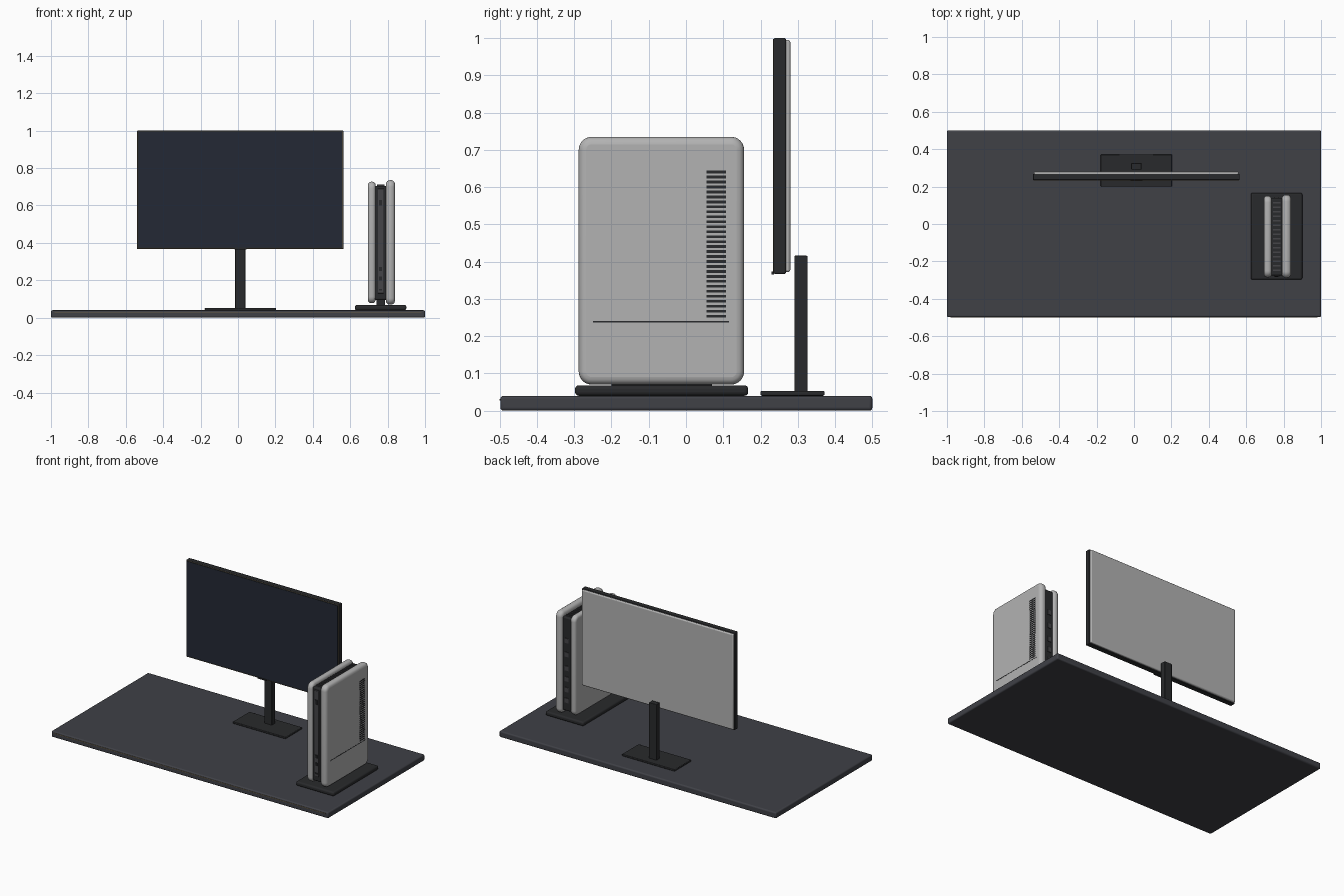
import bpy, bmesh, math

if "Cube" in bpy.data.objects:
    bpy.data.objects.remove(bpy.data.objects["Cube"])


def mat(name, rgb):
    m = bpy.data.materials.new(name)
    m.diffuse_color = (*rgb, 1)
    m.use_nodes = True
    m.node_tree.nodes["Principled BSDF"].inputs["Base Color"].default_value = m.diffuse_color
    return m


DESK = mat("desk_dark", (0.05, 0.052, 0.062))
BLACK = mat("black_plastic", (0.022, 0.023, 0.025))
SCREEN = mat("screen_navy", (0.017, 0.022, 0.035))
TRIM = mat("warm_trim", (0.15, 0.12, 0.07))
METAL = mat("light_grey", (0.45, 0.45, 0.45))
PORT = mat("port_grey", (0.06, 0.06, 0.065))


def finish(name, bm, material, bevel=0, segments=3):
    me = bpy.data.meshes.new(name)
    bm.to_mesh(me)
    bm.free()
    ob = bpy.data.objects.new(name, me)
    bpy.context.collection.objects.link(ob)
    me.materials.append(material)
    if bevel:
        b = ob.modifiers.new("bevel", 'BEVEL')
        b.width, b.segments = bevel, segments
        b.limit_method, b.angle_limit = 'ANGLE', math.radians(40)
        bpy.ops.object.select_all(action='DESELECT')
        ob.select_set(True)
        bpy.context.view_layer.objects.active = ob
        bpy.ops.object.shade_smooth_by_angle(angle=math.radians(40))
    return ob


def add_box(bm, x, y, z):
    # box from (min, max) pairs
    vs = bmesh.ops.create_cube(bm, size=1)["verts"]
    for v in vs:
        v.co = [r[0] + (c + 0.5) * (r[1] - r[0]) for c, r in zip(v.co, (x, y, z))]


def box(name, x, y, z, material, bevel=0, segments=3):
    bm = bmesh.new()
    add_box(bm, x, y, z)
    return finish(name, bm, material, bevel, segments)


def boxes(name, ranges, material):
    bm = bmesh.new()
    for r in ranges:
        add_box(bm, *r)
    return finish(name, bm, material)


def side_panel(name, x, y, z, radius, edge):
    # rounded rectangle in the yz plane, extruded along x
    bm = bmesh.new()
    verts = []
    for k, (cy, cz) in enumerate(((y[1] - radius, z[1] - radius), (y[0] + radius, z[1] - radius),
                                  (y[0] + radius, z[0] + radius), (y[1] - radius, z[0] + radius))):
        for i in range(9):
            a = (k + i / 8) * math.pi / 2
            verts.append(bm.verts.new((x[0], cy + radius * math.cos(a), cz + radius * math.sin(a))))
    face = bm.faces.new(verts)
    ext = bmesh.ops.extrude_face_region(bm, geom=[face])
    for v in ext["geom"]:
        if isinstance(v, bmesh.types.BMVert):
            v.co.x = x[1]
    bmesh.ops.recalc_face_normals(bm, faces=bm.faces)
    return finish(name, bm, METAL, edge, 4)


# Desk top with a thin front light strip
box("desk_top", (-1, 1), (-0.498, 0.5), (0, 0.04), DESK, 0.008)
box("desk_front_strip", (-0.98, 0.98), (-0.5, -0.495), (0.027, 0.031), TRIM)

# Monitor
box("monitor_frame", (-0.54, 0.565), (0.235, 0.268), (0.367, 1.0), BLACK, 0.004)
box("monitor_back", (-0.535, 0.56), (0.262, 0.28), (0.372, 0.995), METAL, 0.006)
box("screen", (-0.532, 0.557), (0.233, 0.238), (0.375, 0.993), SCREEN)
box("monitor_sensor", (-0.02, 0.045), (0.229, 0.236), (0.366, 0.373), BLACK)
x0, x1, z0, z1 = -0.537, 0.562, 0.37, 0.998
boxes("screen_trim", [((x0, x1), (0.233, 0.237), (z, z + 0.002)) for z in (z0, z1 - 0.002)]
      + [((x, x + 0.002), (0.233, 0.237), (z0, z1)) for x in (x0, x1 - 0.002)], TRIM)

# Monitor stand
box("stand_base", (-0.178, 0.203), (0.2, 0.372), (0.04, 0.053), BLACK, 0.004)
box("stand_neck", (-0.015, 0.04), (0.291, 0.326), (0.045, 0.416), BLACK, 0.003)

# Console foot and dark core
box("console_foot", (0.625, 0.9), (-0.298, 0.167), (0.04, 0.068), BLACK, 0.01)
box("console_core", (0.73, 0.796), (-0.275, 0.14), (0.095, 0.705), BLACK, 0.008)
box("console_front_inset", (0.748, 0.778), (-0.28, -0.27), (0.13, 0.69), PORT, 0.003)
box("core_support", (0.74, 0.786), (-0.2, 0.07), (0.06, 0.1), BLACK)

# Two outer panels
side_panel("console_panel_left", (0.695, 0.735), (-0.285, 0.15), (0.078, 0.727), 0.035, 0.016)
side_panel("console_panel_right", (0.791, 0.839), (-0.288, 0.156), (0.07, 0.735), 0.035, 0.02)

# Vent slats and seam on the outer face
N = 30
step = 0.4 / N
boxes("side_vents", [((0.834, 0.8405), (0.055, 0.108), (0.25 + i * step, 0.25 + i * step + step * 0.55))
                     for i in range(N)], BLACK)
box("panel_seam", (0.834, 0.84), (-0.25, 0.115), (0.237, 0.241), BLACK)

# Cooling fins on top of the core
boxes("top_fins", [((0.742, 0.784), (y, y + 0.008), (0.7, 0.711))
                   for y in [-0.25 + i * 0.024 for i in range(16)]], PORT)

# Front slots and buttons
boxes("front_ports", [((0.755, 0.771), (-0.284, -0.272), (z, z + h))
                      for z, h in ((0.145, 0.008), (0.2, 0.02), (0.25, 0.02), (0.6, 0.03))], BLACK)

# Rear ports
boxes("rear_ports", [((0.75, 0.776), (0.136, 0.144), (z, z + 0.03))
                     for z in (0.15, 0.22, 0.29, 0.36, 0.45, 0.54)], PORT)
